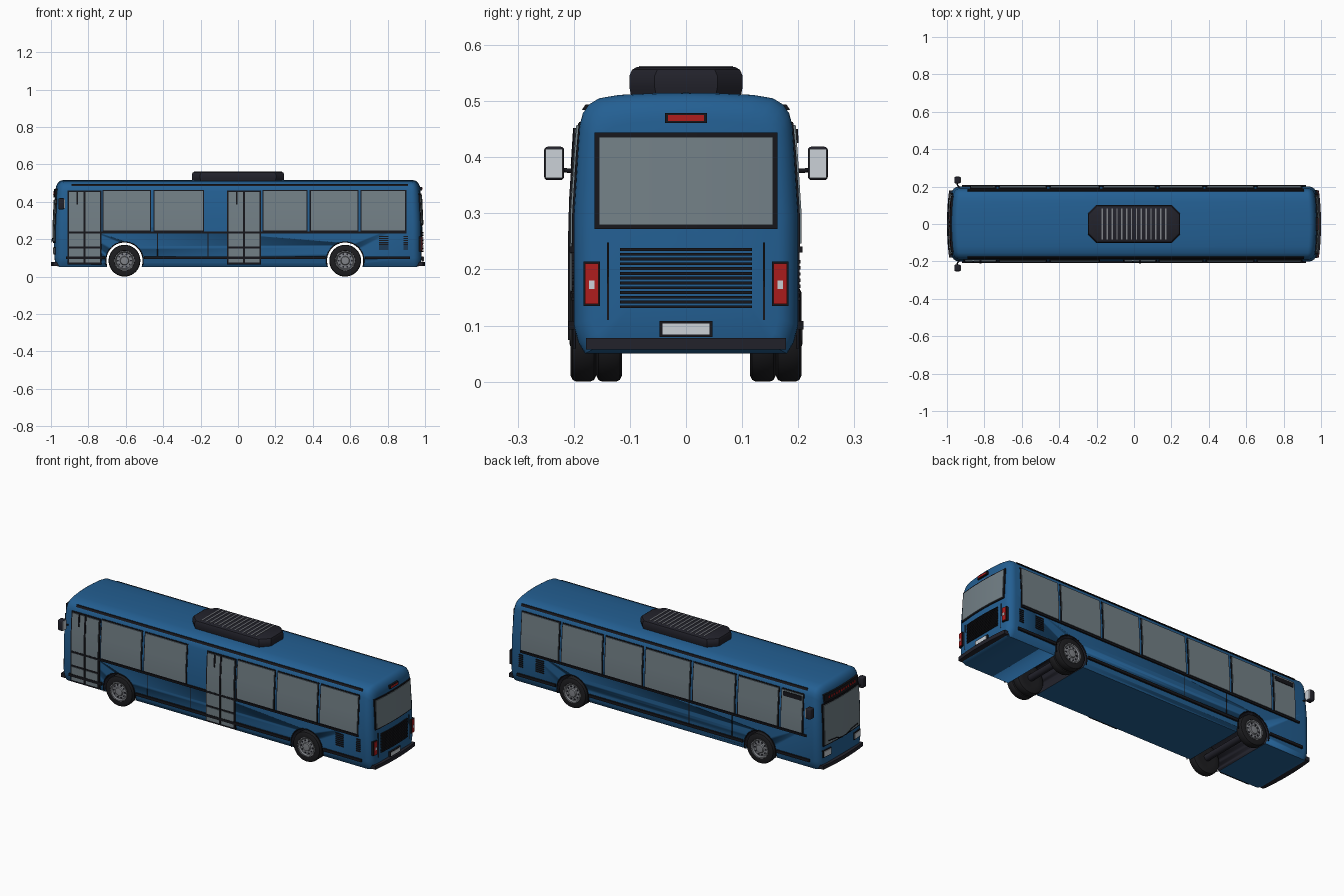
import bpy, bmesh, math
from mathutils import Vector

if "Cube" in bpy.data.objects:
    bpy.data.objects.remove(bpy.data.objects["Cube"])

def material(name, r, g, b):
    m = bpy.data.materials.new(name)
    m.diffuse_color = (r, g, b, 1)
    m.use_nodes = True
    m.node_tree.nodes["Principled BSDF"].inputs["Base Color"].default_value = m.diffuse_color
    return m

BLUE = material("blue paint", 0.017, 0.115, 0.29)
BLACK = material("black trim", 0.008, 0.008, 0.011)
DARK = material("dark plastic", 0.016, 0.016, 0.024)
TYRE = material("tyre rubber", 0.012, 0.012, 0.014)
GLASS = material("grey glass", 0.17, 0.215, 0.24)
GREY = material("wheel grey", 0.22, 0.23, 0.25)
LIGHT = material("pale silver", 0.6, 0.64, 0.68)
RED = material("red lamp", 0.42, 0.012, 0.012)

def finish(name, bm, mat, angle=35):
    bmesh.ops.recalc_face_normals(bm, faces=bm.faces)
    me = bpy.data.meshes.new(name)
    bm.to_mesh(me)
    bm.free()
    ob = bpy.data.objects.new(name, me)
    bpy.context.collection.objects.link(ob)
    me.materials.append(mat)
    bpy.ops.object.select_all(action='DESELECT')
    ob.select_set(True)
    bpy.context.view_layer.objects.active = ob
    bpy.ops.object.shade_smooth_by_angle(angle=math.radians(angle))
    return ob

# Body surface: half section (z, half width) and bowed end walls
PROFILE = [(.05, .18), (.07, .192), (.1, .2), (.3, .2), (.455, .19), (.478, .184),
           (.494, .173), (.505, .155), (.511, .12), (.514, .06), (.515, 0)]

def side_y(z):
    z = max(z, .1)
    for (z0, y0), (z1, y1) in zip(PROFILE, PROFILE[1:]):
        if z <= z1:
            return y0 + (y1 - y0) * (z - z0) / (z1 - z0)
    return 0

def end_x(y, z):
    return .972 + .014 * (1 - (y / .2) ** 2) - .012 * max(0, (z - .25) / .25)

def side(s):
    return lambda u, z, o: Vector((u, s * (side_y(z) + o), z))

def end(s):
    return lambda u, z, o: Vector((s * (end_x(u, z) + o), u, z))

LEFT, RIGHT, FRONT, REAR = side(1), side(-1), end(-1), end(1)

def patch(name, surf, u0, u1, z0, z1, out, mat, depth=.01, nz=1):
    """Thin plate that follows a body surface."""
    nu = 10 if surf in (FRONT, REAR) else 1
    bm = bmesh.new()
    pos = lambda i, j, o: surf(u0 + (u1 - u0) * i / nu, z0 + (z1 - z0) * j / nz, o)
    g = [[bm.verts.new(pos(i, j, out)) for j in range(nz + 1)] for i in range(nu + 1)]
    for i in range(nu):
        for j in range(nz):
            bm.faces.new((g[i][j], g[i + 1][j], g[i + 1][j + 1], g[i][j + 1]))
    rim = ([(i, 0) for i in range(nu)] + [(nu, j) for j in range(nz)] +
           [(i, nz) for i in range(nu, 0, -1)] + [(0, j) for j in range(nz, 0, -1)])
    back = [bm.verts.new(pos(i, j, out - depth)) for i, j in rim]
    for k, (i, j) in enumerate(rim):
        n = (k + 1) % len(rim)
        a, b = rim[n]
        bm.faces.new((g[i][j], g[a][b], back[n], back[k]))
    return finish(name, bm, mat)

def lathe(name, prof, x, z, mat, segs=40):
    """Revolve (radius, y) points round a y axis."""
    bm = bmesh.new()
    rings = [[bm.verts.new((x + r * math.cos(2 * math.pi * k / segs), y,
                            z + r * math.sin(2 * math.pi * k / segs))) for k in range(segs)]
             for r, y in prof]
    for a, b in zip(rings, rings[1:]):
        for k in range(segs):
            n = (k + 1) % segs
            bm.faces.new((a[k], a[n], b[n], b[k]))
    bm.faces.new(rings[0])
    bm.faces.new(rings[-1])
    return finish(name, bm, mat)

def box(name, c, size, mat, bevel=0):
    bm = bmesh.new()
    bmesh.ops.create_cube(bm, size=1)
    for v in bm.verts:
        v.co = Vector(c) + Vector([v.co[i] * size[i] for i in range(3)])
    if bevel:
        bmesh.ops.bevel(bm, geom=bm.edges[:], offset=bevel, segments=3, profile=.5, affect='EDGES')
    return finish(name, bm, mat)

def tube(name, pts, r, mat):
    cu = bpy.data.curves.new(name, 'CURVE')
    cu.dimensions = '3D'
    cu.bevel_depth, cu.bevel_resolution, cu.use_fill_caps = r, 2, True
    sp = cu.splines.new('POLY')
    sp.points.add(len(pts) - 1)
    for p, q in zip(sp.points, pts):
        p.co = (*q, 1)
    ob = bpy.data.objects.new(name, cu)
    bpy.context.collection.objects.link(ob)
    cu.materials.append(mat)
    bpy.ops.object.select_all(action='DESELECT')
    ob.select_set(True)
    bpy.context.view_layer.objects.active = ob
    bpy.ops.object.convert(target='MESH')

# Body shell lofted from end to end
def ring(bm, s, inset, back, scale=1):
    pts = [(y, z) for z, y in PROFILE] + [(-y, z) for z, y in PROFILE[-2::-1]]
    out = []
    for y, z in pts:
        y *= (1 - inset / .2) * scale
        k = 1 - (1.4 * inset / .245 if z > .27 else .5 * inset / .22)
        z = .27 + (z - .27) * k * scale
        out.append(bm.verts.new((s * (end_x(y, z) - back), y, z)))
    return out

bm = bmesh.new()
R = .036
half = [(R, 0, s) for s in (.1, .4, .7)] + [
    (R * (1 - math.cos(t)), R * (1 - math.sin(t)), 1) for t in [math.radians(90 - 15 * k) for k in range(7)]]
rings = [ring(bm, -1, *h) for h in half] + [ring(bm, 1, *h) for h in reversed(half)]
for a, b in zip(rings, rings[1:]):
    for k in range(len(a)):
        n = (k + 1) % len(a)
        bm.faces.new((a[k], a[n], b[n], b[k]))
bm.faces.new(rings[0])
bm.faces.new(rings[-1])
body = finish("body", bm, BLUE)
body.data.materials.append(DARK)

# Wheel arches cut right through, with dark liners and edge trims
AXLES = (-.607, .573)
for x in AXLES:
    cutter = lathe("arch_cutter", [(.098, -.3), (.098, .3)], x, .085, DARK, 48)
    mod = body.modifiers.new("arch", 'BOOLEAN')
    mod.operation, mod.solver, mod.object = 'DIFFERENCE', 'EXACT', cutter
    mod.material_mode = 'TRANSFER'
    bpy.context.view_layer.objects.active = body
    bpy.ops.object.modifier_apply(modifier=mod.name)
    bpy.data.objects.remove(cutter)
    for s in (-1, 1):
        arc = [math.radians(-15 + 10 * k) for k in range(22)]
        tube("arch_trim", [(x + .1 * math.cos(t), s * .199, .085 + .1 * math.sin(t)) for t in arc], .003, BLACK)

# Wheels: single at the front, twin at the rear
for x in AXLES:
    lathe("axle", [(.018, -.16), (.018, .16)], x, .085, DARK, 16)
    for s in (-1, 1):
        for y in ((.183,) if x < 0 else (.183, .137)):
            lathe("tyre", [(.05, s * (y - .022)), (.074, s * (y - .023)), (.082, s * (y - .019)),
                           (.085, s * (y - .012)), (.085, s * (y + .012)), (.082, s * (y + .019)),
                           (.074, s * (y + .023)), (.054, s * (y + .022)), (.051, s * (y + .012))], x, .085, TYRE)
        lathe("wheel_rim", [(.053, s * .19), (.053, s * .206), (.048, s * .206), (.043, s * .198),
                            (.024, s * .2), (.021, s * .207), (.008, s * .208)], x, .085, GREY)
        for k in range(10):
            t = 2 * math.pi * k / 10
            lathe("rim_hole", [(.005, s * .19), (.005, s * .201)], x + .035 * math.cos(t),
                  .085 + .035 * math.sin(t), DARK, 8)

# Side windows
def window(surf, x0, x1, z0=.246, z1=.457):
    patch("window_frame", surf, x0 - .006, x1 + .006, z0 - .006, z1 + .006, .003, BLACK, nz=4)
    patch("window_glass", surf, x0, x1, z0, z1, .006, GLASS, nz=4)

SHARED = [(-.718, -.47), (-.446, -.187), (.137, .366), (.389, .638), (.661, .894)]
for x0, x1 in SHARED:
    window(RIGHT, x0, x1)
    window(LEFT, x0, x1)
window(LEFT, -.163, .113)
window(LEFT, -.872, -.742)
patch("driver_sunblind", LEFT, -.865, -.75, .425, .45, .009, BLACK)

# Twin-leaf doors
for x0, x1 in ((-.912, -.73), (-.06, .124)):
    patch("door_frame", RIGHT, x0, x1, .064, .46, .004, BLACK, .03, nz=11)
    mid = (x0 + x1) / 2
    for a, b in ((x0 + .008, mid - .005), (mid + .005, x1 - .008)):
        for z0, z1 in ((.074, .15), (.162, .229), (.241, .452)):
            patch("door_glass", RIGHT, a, b, z0, z1, .007, GLASS, nz=3)
    patch("door_hinge", RIGHT, mid - .043, mid - .035, .385, .452, .011, BLACK)
    patch("door_seal", RIGHT, mid - .005, mid + .005, .074, .452, .01, BLACK, nz=6)

# Side rails, panel seams and vents
for surf in (LEFT, RIGHT):
    patch("waist_rail", surf, -.9, .9, .23, .241, .008, BLACK)
    patch("roof_rail", surf, -.89, .91, .484, .494, .006, BLACK)
    for x0, x1 in ((-.92, -.712), (-.502, .468), (.678, .92)):
        patch("lower_rail", surf, x0, x1, .093, .108, .009, BLACK)
    for x in (-.43, -.16):
        patch("panel_seam", surf, x - .002, x + .002, .108, .23, .002, BLACK)
    for k in range(7):
        z = .145 + .011 * k
        patch("side_vent", surf, .755, .805, z, z + .006, .004, BLACK)
        patch("corner_vent", surf, .885, .91, z, z + .006, .004, BLACK)

# Rear: window, lamps, engine grille, plate
patch("rear_window_frame", REAR, -.163, .163, .272, .444, .004, BLACK, .02, nz=4)
patch("rear_window_glass", REAR, -.155, .155, .279, .436, .007, GLASS, nz=4)
patch("brake_lamp_frame", REAR, -.037, .037, .461, .479, .009, BLACK, .03)
patch("brake_lamp", REAR, -.032, .032, .465, .475, .011, RED)
for s in (-1, 1):
    patch("tail_lamp_frame", REAR, s * .168 - .015, s * .168 + .015, .135, .214, .007, BLACK, .03)
    patch("tail_lamp", REAR, s * .168 - .012, s * .168 + .012, .138, .211, .01, RED)
    patch("reverse_lamp", REAR, s * .168 - .005, s * .168 + .005, .165, .18, .012, LIGHT)
    patch("engine_seam", REAR, s * .139 - .0015, s * .139 + .0015, .11, .248, .002, BLACK)
for k in range(13):
    z = .131 + .0085 * k
    patch("engine_slat", REAR, -.118, .118, z, z + .005, .005, BLACK)
patch("plate_frame", REAR, -.047, .047, .08, .108, .006, BLACK)
patch("plate", REAR, -.042, .042, .084, .104, .008, LIGHT)

# Front: windscreen, destination sign, lamps, wipers
patch("windscreen_frame", FRONT, -.165, .165, .18, .418, .004, BLACK, .025, nz=4)
patch("windscreen", FRONT, -.157, .157, .188, .41, .007, GLASS, nz=4)
patch("sign_box", FRONT, -.15, .15, .424, .468, .009, BLACK, .035)
for k in range(12):
    y = -.115 + .0209 * k
    patch("sign_light", FRONT, y - .005, y + .005, .44, .452, .011, RED)
for s in (-1, 1):
    patch("headlamp_frame", FRONT, s * .135 - .033, s * .135 + .033, .118, .158, .005, BLACK, .02)
    patch("headlamp", FRONT, s * .135 - .028, s * .135 + .028, .123, .153, .008, LIGHT)
    tube("wiper", [FRONT(s * .02, .185, .01), FRONT(s * .07, .2, .01), FRONT(s * .13, .205, .01)], .0025, BLACK)
for surf in (FRONT, REAR):
    patch("bumper", surf, -.178, .178, .057, .078, .014, DARK, .05)

# Mirrors on short arms
for s in (-1, 1):
    tube("mirror_arm", [(-.93, s * .19, .375), (-.945, s * .21, .376), (-.945, s * .235, .38)], .004, BLACK)
    box("mirror_housing", (-.944, s * .235, .389), (.032, .036, .06), DARK, .007)
    box("mirror_glass", (-.9275, s * .235, .389), (.004, .03, .052), LIGHT)

# Roof air unit: octagonal plan with rounded shoulders and slats
bm = bmesh.new()
levels = []
for z, d in ((.505, .004), (.525, 0), (.545, 0), (.556, .005), (.561, .014)):
    a, b, c = .247 - d, .101 - d, .045
    plan = [(a, b - c), (a - c, b), (-a + c, b), (-a, b - c), (-a, -b + c), (-a + c, -b), (a - c, -b), (a, -b + c)]
    levels.append([bm.verts.new((x, y, z)) for x, y in plan])
for p, q in zip(levels, levels[1:]):
    for k in range(8):
        bm.faces.new((p[k], p[(k + 1) % 8], q[(k + 1) % 8], q[k]))
bm.faces.new(levels[0])
bm.faces.new(levels[-1])
finish("roof_air_unit", bm, DARK)
for k in range(14):
    box("air_unit_slat", (-.169 + .026 * k, 0, .5605), (.007, .168, .004), GREY)
